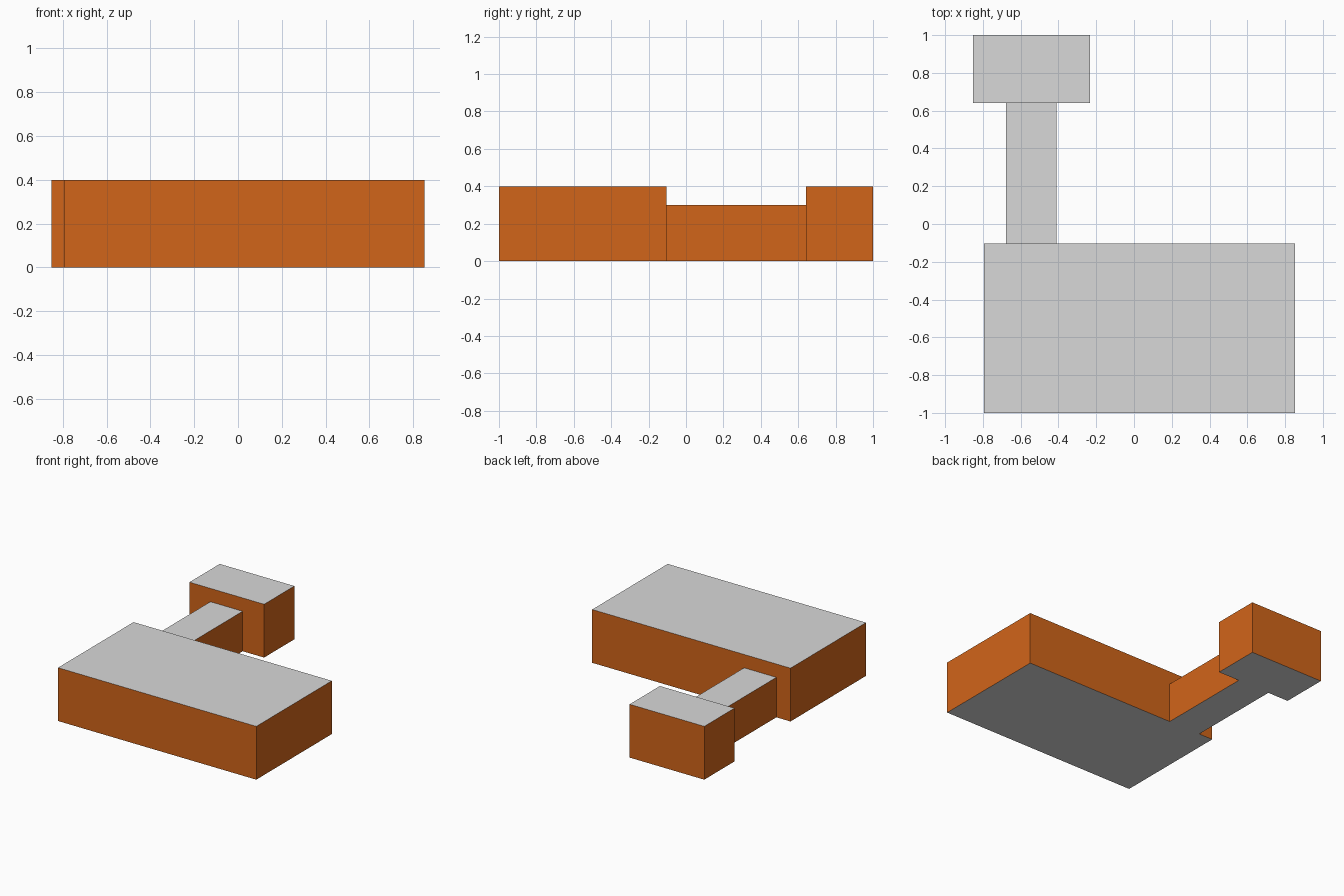
import bpy, bmesh

if "Cube" in bpy.data.objects:
    bpy.data.objects.remove(bpy.data.objects["Cube"])


def material(name, rgb):
    m = bpy.data.materials.new(name)
    m.diffuse_color = (*rgb, 1.0)
    m.use_nodes = True
    m.node_tree.nodes["Principled BSDF"].inputs["Base Color"].default_value = m.diffuse_color
    return m


wall = material("orange_wall", (0.64, 0.13, 0.01))
slab = material("grey_roof", (0.69, 0.69, 0.69))


def block(name, x, y, z, open_ends=False):
    """Box with orange walls and grey roof and underside."""
    bm = bmesh.new()
    bmesh.ops.create_cube(bm, size=1)
    for v in bm.verts:
        v.co = [lo + (c + 0.5) * (hi - lo) for c, (lo, hi) in zip(v.co, (x, y, z))]
    bm.normal_update()
    for f in bm.faces:
        f.material_index = 1 if abs(f.normal.z) > 0.5 else 0
    if open_ends:  # ends are buried against the neighbouring blocks
        ends = [f for f in bm.faces if abs(f.normal.y) > 0.5]
        bmesh.ops.delete(bm, geom=ends, context='FACES_ONLY')
    me = bpy.data.meshes.new(name)
    bm.to_mesh(me)
    bm.free()
    me.materials.append(wall)
    me.materials.append(slab)
    ob = bpy.data.objects.new(name, me)
    bpy.context.collection.objects.link(ob)
    return ob


# Large front hall, lower corridor, small rear wing
block("main_hall", (-0.795, 0.852), (-1.0, -0.104), (0, 0.4))
block("link_corridor", (-0.678, -0.41), (-0.104, 0.641), (0, 0.3), open_ends=True)
block("rear_wing", (-0.852, -0.232), (0.641, 1.0), (0, 0.4))
